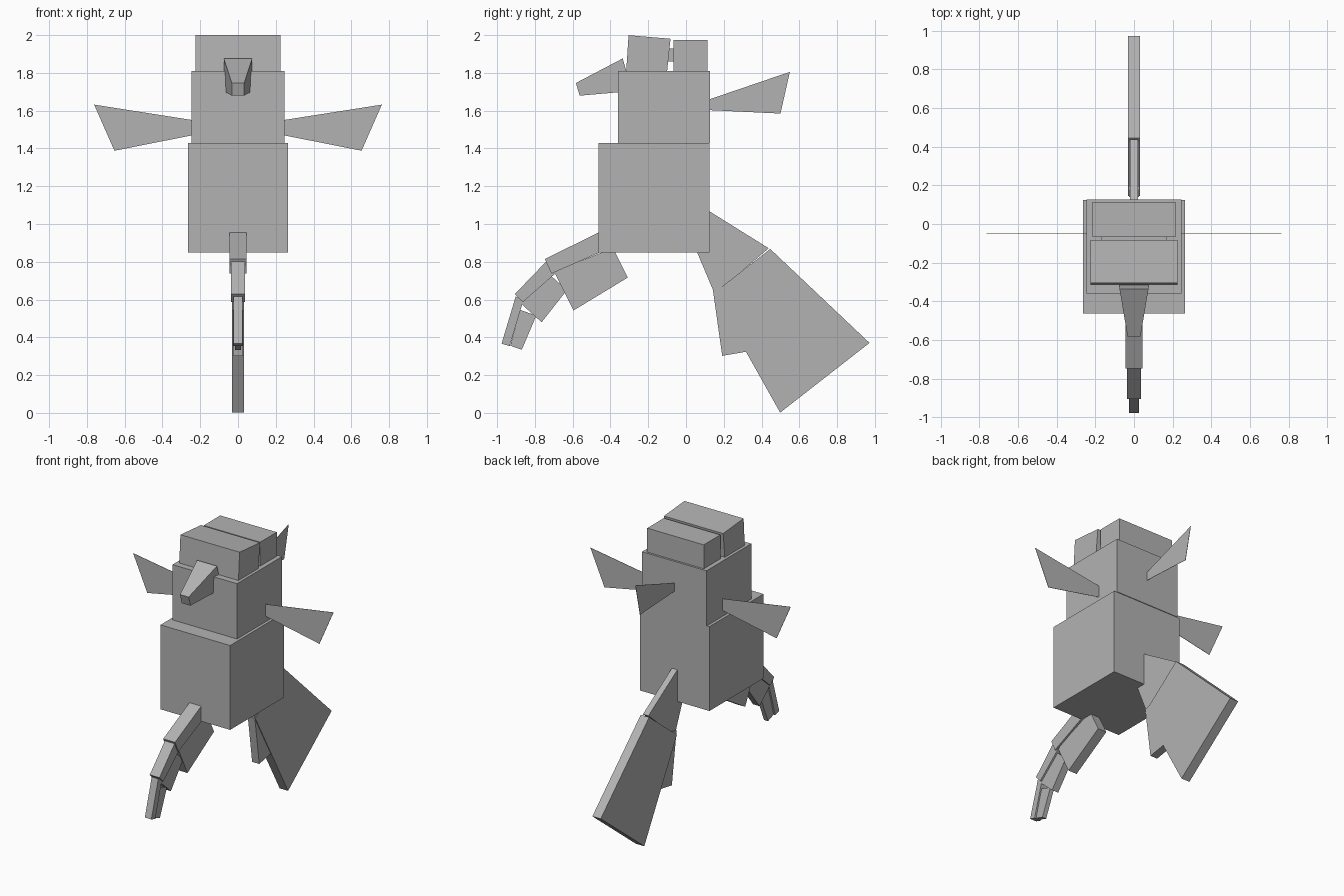
import bpy
import bmesh
import math
from mathutils import Vector

default_cube = bpy.data.objects.get("Cube")
if default_cube:
    bpy.data.objects.remove(default_cube, do_unlink=True)

# One plain material for the whole model
shade = 0.45
colour = (shade, shade, shade, 1)
grey = bpy.data.materials.new("plain grey")
grey.use_nodes = True
grey.diffuse_color = colour
grey.node_tree.nodes["Principled BSDF"].inputs["Base Color"].default_value = colour


def tapered_box(name, start, end, start_width, end_width, thickness, end_thickness=None, lean=0):
    """Box running from start to end, both (y, z), with its own width and thickness at each end.
    Lean slants the far end along the axis."""
    start, end = Vector(start), Vector(end)
    along = (end - start).normalized()
    across = Vector((-along.y, along.x))
    if end_thickness is None:
        end_thickness = thickness

    bm = bmesh.new()
    bmesh.ops.create_cube(bm, size=1)
    for vert in bm.verts:
        far = vert.co.z > 0
        offset = vert.co.y * (end_width if far else start_width)
        point = (end if far else start) + across * offset
        if far:
            point += along * offset * lean
        x = vert.co.x * (end_thickness if far else thickness)
        vert.co = (x, point.x, point.y)
    bmesh.ops.recalc_face_normals(bm, faces=bm.faces)

    mesh = bpy.data.meshes.new(name)
    bm.to_mesh(mesh)
    bm.free()
    mesh.materials.append(grey)
    part = bpy.data.objects.new(name, mesh)
    bpy.context.collection.objects.link(part)
    return part


def block(name, middle, bottom, top, depth, breadth):
    """Upright box centred on the given y."""
    return tapered_box(name, start=(middle, bottom), end=(middle, top),
                       start_width=depth, end_width=depth, thickness=breadth)


# Body and head
block("belly", middle=-0.17, bottom=0.85, top=1.43, depth=0.587, breadth=0.53)
block("chest", middle=-0.116, bottom=1.43, top=1.81, depth=0.488, breadth=0.49)
block("head_back", middle=0.024, bottom=1.8, top=1.975, depth=0.18, breadth=0.43)
block("head_joint", middle=-0.08, bottom=1.86, top=1.93, depth=0.06, breadth=0.34)
tapered_box("head_front", start=(-0.21, 1.79), end=(-0.193, 1.99),
            start_width=0.215, end_width=0.223, thickness=0.45)

# Beak narrowing in both directions
tapered_box("beak", start=(-0.31, 1.79), end=(-0.573, 1.713),
            start_width=0.18, end_width=0.07, thickness=0.15, end_thickness=0.066)

# Paper-thin fins on the back and on both sides
paper = 0.002
tapered_box("back_fin", start=(0.12, 1.63), end=(0.525, 1.695),
            start_width=0.055, end_width=0.21, thickness=paper, lean=0.4)
for side, turn in (("left", -1), ("right", 1)):
    fin = tapered_box(side + "_fin", start=(0.24, 1.51), end=(0.708, 1.51),
                      start_width=0.08, end_width=0.244, thickness=paper, lean=0.44)
    fin.rotation_euler.z = turn * math.pi / 2
    fin.location.y = -0.05

# Curling front limb, three links long
tapered_box("limb_upper", start=(-0.42, 0.92), end=(-0.73, 0.776),
            start_width=0.1, end_width=0.085, thickness=0.09)
tapered_box("limb_middle", start=(-0.71, 0.775), end=(-0.885, 0.608),
            start_width=0.08, end_width=0.06, thickness=0.074)
tapered_box("limb_tip", start=(-0.88, 0.61), end=(-0.955, 0.36),
            start_width=0.045, end_width=0.045, thickness=0.05)

# Thinner webs beneath the links
tapered_box("web_upper", start=(-0.347, 0.795), end=(-0.647, 0.645),
            start_width=0.175, end_width=0.23, thickness=0.066)
tapered_box("web_middle", start=(-0.675, 0.69), end=(-0.82, 0.53),
            start_width=0.12, end_width=0.15, thickness=0.05)
tapered_box("web_tip", start=(-0.835, 0.53), end=(-0.9, 0.345),
            start_width=0.09, end_width=0.065, thickness=0.03)

# Tail: narrow root, broad paddle and a spur under it
tapered_box("tail_root", start=(0.065, 1.02), end=(0.295, 0.75),
            start_width=0.15, end_width=0.375, thickness=0.042)
tapered_box("tail_paddle", start=(0.295, 0.75), end=(0.735, 0.186),
            start_width=0.383, end_width=0.6, thickness=0.064)
tapered_box("tail_spur", start=(0.195, 0.67), end=(0.256, 0.313),
            start_width=0.11, end_width=0.13, thickness=0.054)
